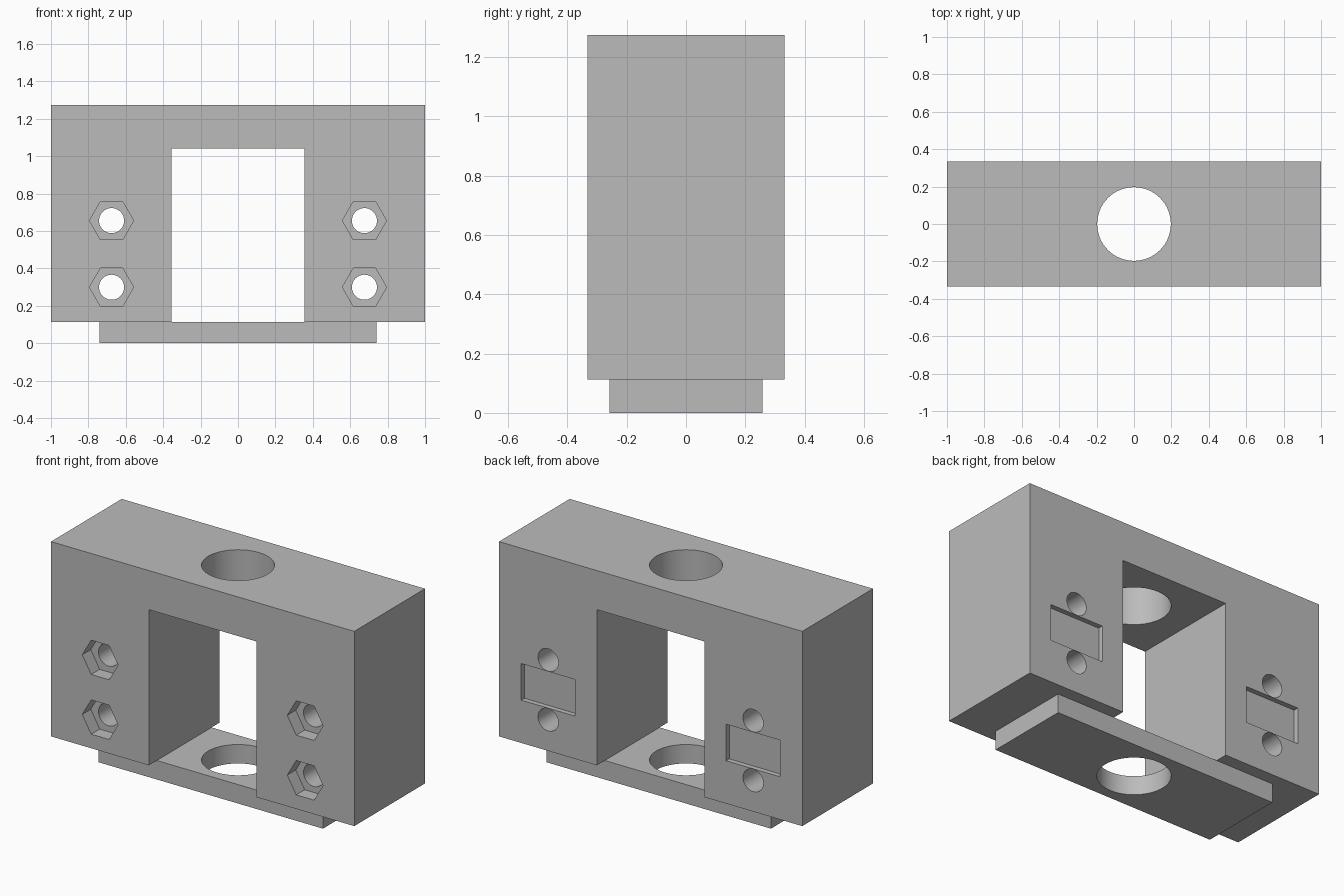
import bpy
import bmesh
from math import cos, sin, tau, radians
from mathutils import Vector

cube = bpy.data.objects.get("Cube")
if cube:
    bpy.data.objects.remove(cube, do_unlink=True)

# Single flat grey
GREY = (0.5, 0.5, 0.5, 1)
grey = bpy.data.materials.new("plain_grey")
grey.use_nodes = True
grey.diffuse_color = GREY
grey.node_tree.nodes["Principled BSDF"].inputs["Base Color"].default_value = GREY


def prism(name, profile, axis, start, end):
    """Extrude a flat profile along y (profile in x, z) or z (profile in x, y)."""
    def place(u, v):
        return Vector((u, start, v) if axis == "y" else (u, v, start))
    bm = bmesh.new()
    face = bm.faces.new([bm.verts.new(place(u, v)) for u, v in profile])
    side = bmesh.ops.extrude_face_region(bm, geom=[face])["geom"]
    verts = [g for g in side if isinstance(g, bmesh.types.BMVert)]
    step = end - start
    bmesh.ops.translate(bm, verts=verts, vec=(0, step, 0) if axis == "y" else (0, 0, step))
    bmesh.ops.recalc_face_normals(bm, faces=bm.faces)
    mesh = bpy.data.meshes.new(name)
    bm.to_mesh(mesh)
    bm.free()
    mesh.materials.append(grey)
    obj = bpy.data.objects.new(name, mesh)
    bpy.context.scene.collection.objects.link(obj)
    return obj


def rectangle(x, y, half_w, half_h):
    return [(x - half_w, y - half_h), (x + half_w, y - half_h),
            (x + half_w, y + half_h), (x - half_w, y + half_h)]


def polygon(x, y, radius, sides):
    return [(x + radius * cos(tau * i / sides), y + radius * sin(tau * i / sides))
            for i in range(sides)]


def carve(obj, cutters):
    """Subtract the cutters and keep the resulting mesh."""
    for cutter in cutters:
        cutter.hide_render = True
        mod = obj.modifiers.new(cutter.name, "BOOLEAN")
        mod.operation = "DIFFERENCE"
        mod.solver = "EXACT"
        mod.object = cutter
    depsgraph = bpy.context.evaluated_depsgraph_get()
    mesh = bpy.data.meshes.new_from_object(obj.evaluated_get(depsgraph))
    obj.modifiers.clear()
    obj.data = mesh
    for cutter in cutters:
        bpy.data.objects.remove(cutter, do_unlink=True)
    bpy.ops.object.select_all(action="DESELECT")
    obj.select_set(True)
    bpy.context.view_layer.objects.active = obj
    bpy.ops.object.shade_smooth_by_angle(angle=radians(30))


BASE, TOP, DEPTH = 0.113, 1.274, 0.333
OPEN_W, OPEN_TOP = 0.355, 1.041
LEG_X, BOLT_Z = 0.676, (0.299, 0.655)
SHAFT = 0.197

# Bridge-shaped body
outline = [(-1, BASE), (-OPEN_W, BASE), (-OPEN_W, OPEN_TOP), (OPEN_W, OPEN_TOP),
           (OPEN_W, BASE), (1, BASE), (1, TOP), (-1, TOP)]
body = prism("bracket_body", outline, "y", -DEPTH, DEPTH)

# Vertical shaft hole, bolt holes, front nut pockets and shallow rear pockets
cutters = [prism("shaft_cutter", polygon(0, 0, SHAFT, 64), "z", OPEN_TOP - 0.1, TOP + 0.1)]
for x in (-LEG_X, LEG_X):
    for z in BOLT_Z:
        cutters.append(prism("bolt_cutter", polygon(x, z, 0.067, 40), "y", -0.5, 0.5))
        cutters.append(prism("nut_cutter", polygon(x, z, 0.118, 6), "y", -0.5, -DEPTH + 0.08))
    mid = sum(BOLT_Z) / 2
    cutters.append(prism("rear_cutter", rectangle(x, mid, 0.178, 0.109), "y", DEPTH - 0.03, 0.5))
carve(body, cutters)

# Base plate with matching shaft hole
plate = prism("base_plate", rectangle(0, 0, 0.741, 0.258), "z", 0, BASE)
carve(plate, [prism("plate_cutter", polygon(0, 0, SHAFT, 64), "z", -0.1, BASE + 0.1)])
